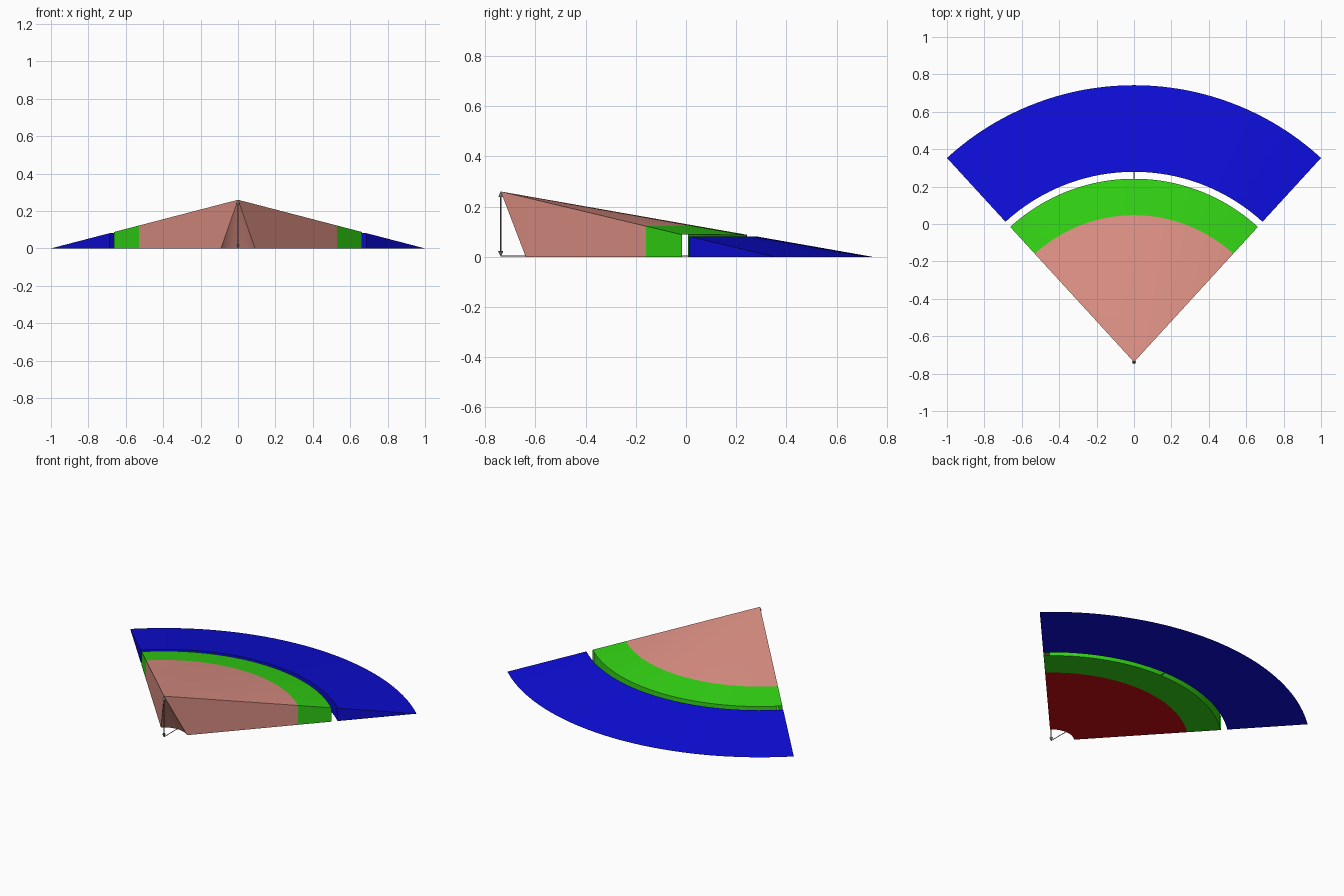
import bpy, bmesh, math

cube = bpy.data.objects.get("Cube")
if cube:
    bpy.data.objects.remove(cube, do_unlink=True)

# Overall sizes: a sector of a shallow cone
APEX_Y, APEX_Z, R = -0.738, 0.26, 1.48
HALF = math.asin(1 / R)
STEPS = 42


def material(name, rgb):
    m = bpy.data.materials.new(name)
    lin = [(c / 255 / 12.92) if c < 11 else ((c / 255 + 0.055) / 1.055) ** 2.4 for c in rgb]
    m.diffuse_color = (*lin, 1)
    m.use_nodes = True
    m.node_tree.nodes["Principled BSDF"].inputs["Base Color"].default_value = (*lin, 1)
    return m


pink = material("pink", (222, 145, 133))
red = material("dark red", (200, 14, 18))
green = material("green", (50, 211, 20))
blue = material("blue", (13, 13, 217))
grey = material("grey", (120, 120, 125))


def slope(r):
    return APEX_Z * (1 - r / R)


def finish(name, bm, mats):
    me = bpy.data.meshes.new(name)
    bm.to_mesh(me)
    bm.free()
    ob = bpy.data.objects.new(name, me)
    bpy.context.collection.objects.link(ob)
    for m in mats:
        me.materials.append(m)
    bpy.ops.object.select_all(action='DESELECT')
    ob.select_set(True)
    bpy.context.view_layer.objects.active = ob
    bpy.ops.object.shade_smooth_by_angle(angle=math.radians(25))
    return ob


def sector(name, profile, mats, skip=(), open_ends=None):
    """Sweep a closed (radius, height) profile about the apex axis, with flat ends."""
    bm = bmesh.new()
    rings = []
    for i in range(STEPS + 1):
        a = -HALF + 2 * HALF * i / STEPS
        rings.append([bm.verts.new((r * math.sin(a), APEX_Y + r * math.cos(a), z))
                      for r, z in profile])
    n = len(profile)
    for s in range(STEPS):
        p, q = rings[s], rings[s + 1]
        for i in range(n):
            j = (i + 1) % n
            if i in skip or (i == open_ends and s in (0, STEPS - 1)):
                continue
            bm.faces.new((p[i], q[i], q[j], p[j]))
    bm.faces.new(rings[0])
    bm.faces.new(rings[-1][::-1])
    bmesh.ops.remove_doubles(bm, verts=bm.verts, dist=1e-5)
    bm.normal_update()
    if len(mats) > 1:  # second colour on the underside
        for f in bm.faces:
            f.material_index = 1 if f.normal.z < -0.99 else 0
    return finish(name, bm, mats)


# Inner sector, hollowed below the apex
sector("inner_sector", [(0, APEX_Z), (0.785, slope(0.785)), (0.785, 0), (0.135, 0)],
       [pink, red], skip=(1,))
# Middle band, its outer wall open at both ends
sector("middle_band", [(0.785, slope(0.785)), (0.98, slope(0.98)), (0.98, 0), (0.785, 0)],
       [green], skip=(3,), open_ends=1)
# Outer band tapering to the ground
sector("outer_band", [(1.017, slope(1.017)), (R, 0), (1.017, 0)], [blue])


def rod(name, r1, r2, z1, z2):
    bpy.ops.mesh.primitive_cone_add(vertices=12, radius1=r1, radius2=r2, depth=z2 - z1,
                                    location=(0, APEX_Y, (z1 + z2) / 2))
    ob = bpy.context.object
    ob.name = name
    ob.data.materials.append(grey)
    return ob


# Height arrow under the apex
rod("arrow_shaft", 0.003, 0.003, 0.015, 0.245)
rod("arrow_head_top", 0.01, 0, 0.238, APEX_Z)
rod("arrow_head_bottom", 0, 0.01, 0, 0.022)

# Ground centre line
line = rod("centre_line", 0.002, 0.002, 0, 1.03)
line.rotation_euler.x = math.pi / 2
line.location = (0, APEX_Y + 0.515, 0.003)
